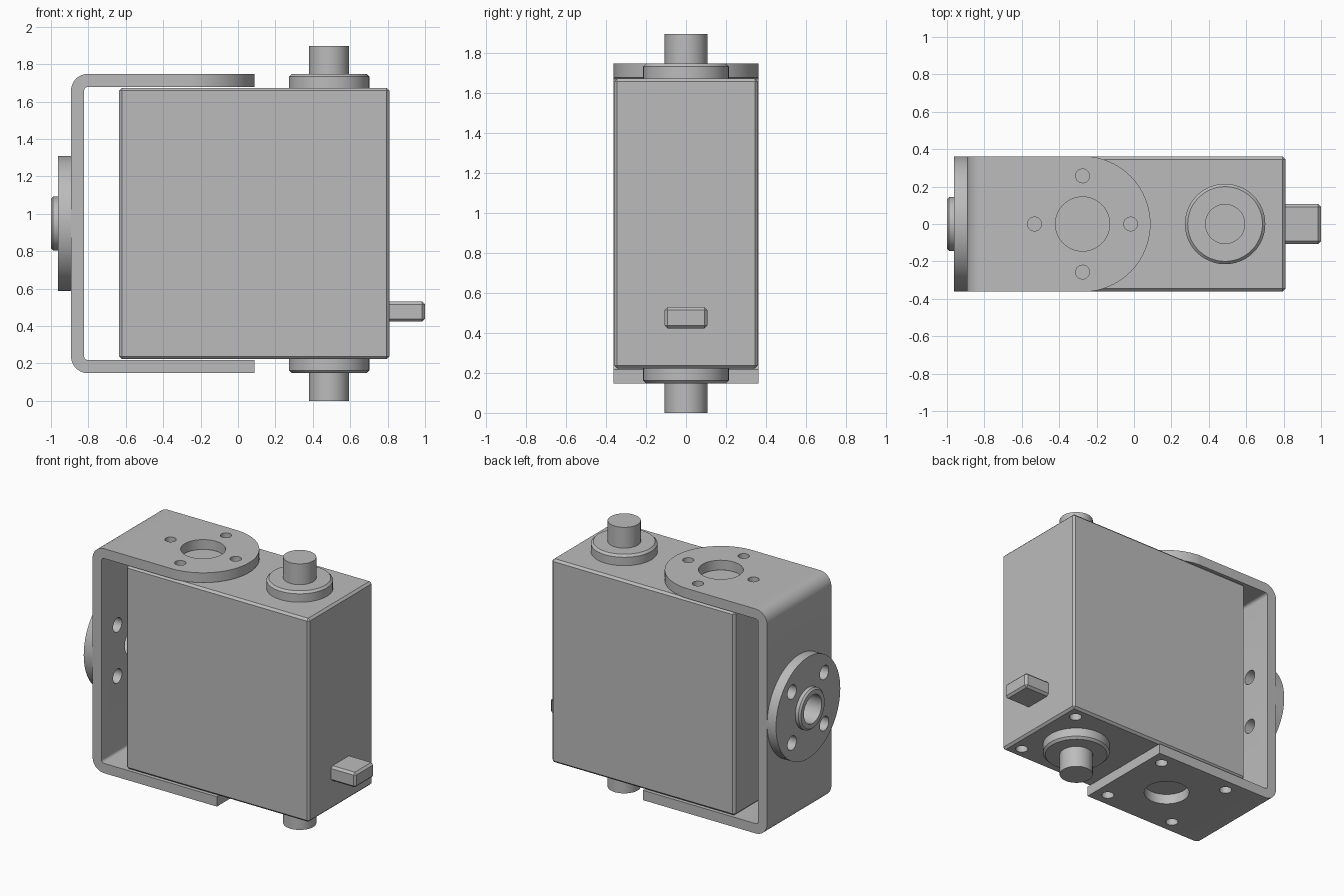
import bpy
import bmesh
from math import sin, cos, radians

if "Cube" in bpy.data.objects:
    bpy.data.objects.remove(bpy.data.objects["Cube"])

# One plain grey for everything
grey = bpy.data.materials.new("plain grey")
grey.use_nodes = True
grey.diffuse_color = (0.5, 0.5, 0.5, 1)
grey.node_tree.nodes["Principled BSDF"].inputs["Base Color"].default_value = (0.5, 0.5, 0.5, 1)

MID = 0.948            # centre height
HALF = 0.362           # half depth of bracket, radius of round ends
PIVOT = -0.275         # x of the arm holes
SHAFT = 0.487          # x of the shaft
BOTTOM, TOP = 0.148, 1.748
PLATE = 0.07           # bracket thickness
PLACE = {"x": lambda u, v, w: (w, u, v),
         "y": lambda u, v, w: (u, w, v),
         "z": lambda u, v, w: (u, v, w)}


def arc(u, v, r, start, end, steps):
    angles = [radians(start + (end - start) * i / steps) for i in range(steps + 1)]
    return [(u + r * cos(a), v + r * sin(a)) for a in angles]


def circle(u, v, r, steps=48):
    return arc(u, v, r, 0, 360, steps)[:-1]


def rect(u0, u1, v0, v1):
    return [(u0, v0), (u1, v0), (u1, v1), (u0, v1)]


def prism(name, outlines, axis, low, high):
    """Extrude one or more outlines along an axis."""
    bm = bmesh.new()
    for outline in outlines:
        rings = [[bm.verts.new(PLACE[axis](u, v, w)) for u, v in outline]
                 for w in (low, high)]
        bm.faces.new(rings[0])
        bm.faces.new(rings[1])
        n = len(outline)
        for i in range(n):
            j = (i + 1) % n
            bm.faces.new((rings[0][i], rings[0][j], rings[1][j], rings[1][i]))
    bmesh.ops.recalc_face_normals(bm, faces=bm.faces)
    mesh = bpy.data.meshes.new(name)
    bm.to_mesh(mesh)
    bm.free()
    mesh.materials.append(grey)
    obj = bpy.data.objects.new(name, mesh)
    bpy.context.collection.objects.link(obj)
    return obj


def apply(obj, mod):
    bpy.context.view_layer.objects.active = obj
    bpy.ops.object.modifier_apply(modifier=mod.name)


def chamfer(obj, width=0.015):
    mod = obj.modifiers.new("chamfer", "BEVEL")
    mod.width = width
    mod.segments = 1
    mod.limit_method = "ANGLE"
    mod.angle_limit = radians(40)
    apply(obj, mod)
    return obj


def cut(obj, outlines, axis, low, high):
    tool = prism("cutter", outlines, axis, low, high)
    tool.hide_render = True
    mod = obj.modifiers.new("cut", "BOOLEAN")
    mod.operation = "DIFFERENCE"
    mod.solver = "EXACT"
    mod.object = tool
    apply(obj, mod)
    bpy.data.objects.remove(tool)


def corner_holes(u, v, du, dv, r):
    return [circle(u + a * du, v + b * dv, r, 24) for a in (-1, 1) for b in (-1, 1)]


parts = []

# Main case with screw holes underneath
case = chamfer(prism("case", [rect(-0.635, 0.81, -0.36, 0.36)], "z", 0.223, 1.673))
cut(case, corner_holes(0.088, 0, 0.632, 0.27, 0.04), "z", 0.1, 0.33)
parts.append(case)

# Cable plug on the side
parts.append(chamfer(prism("cable_plug", [rect(-0.107, 0.107, 0.423, 0.53)], "x", 0.77, 1)))

# Collars and shaft pins, top and bottom
for end, s in (("upper", 1), ("lower", -1)):
    near, rim, tip = (MID + s * h for h in (0.69, 0.8, 0.948))
    parts.append(chamfer(prism(end + "_collar", [circle(SHAFT, 0, 0.215)], "z", near, rim)))
    parts.append(prism(end + "_pin", [circle(SHAFT, 0, 0.107)], "z", near, tip))

# Folded U bracket
fold_x, fold_r = -0.803, 0.09
inner_r = fold_r - PLATE
low_z, high_z, arm_end = BOTTOM + fold_r, TOP - fold_r, 0.087
profile = ([(arm_end, TOP)]
           + arc(fold_x, high_z, fold_r, 90, 180, 8)
           + arc(fold_x, low_z, fold_r, 180, 270, 8)
           + [(arm_end, BOTTOM), (arm_end, BOTTOM + PLATE)]
           + arc(fold_x, low_z, inner_r, 270, 180, 4)
           + arc(fold_x, high_z, inner_r, 180, 90, 4)
           + [(arm_end, TOP - PLATE)])
bracket = prism("bracket", [profile], "y", -HALF, HALF)

# Round off the upper arm, leave the lower arm square
trim = [(0.3, -0.6), (0.3, 0.6), (PIVOT, 0.6)] + arc(PIVOT, 0, HALF + 0.001, 90, -90, 40) + [(PIVOT, -0.6)]
cut(bracket, [trim], "z", 1.5, 1.9)

# Arm holes: cross pattern above, corner pattern below
bore = [circle(PIVOT, 0, 0.145)]
cross = [circle(PIVOT + x, y, 0.037, 24) for x, y in arc(0, 0, 0.257, 0, 270, 3)]
cut(bracket, bore + cross, "z", 1.5, 1.9)
cut(bracket, bore + corner_holes(PIVOT, 0, 0.27, 0.27, 0.04), "z", 0.05, 0.4)

# Round horn and hub on the back of the bracket
horn = prism("horn_disc", [circle(0, MID, HALF, 64)], "x", -0.963, -0.893)
hub = chamfer(prism("horn_hub", [circle(0, MID, 0.145)], "x", -1, -0.92), 0.012)
axle_hole = [circle(0, MID, 0.1)]
horn_holes = axle_hole + corner_holes(0, MID, 0.182, 0.182, 0.05)
cut(horn, horn_holes, "x", -1.2, -0.7)
cut(bracket, horn_holes, "x", -1.2, -0.7)
cut(hub, axle_hole, "x", -1.2, -0.7)
parts += [bracket, horn, hub]

# Smooth the round walls, keep the edges crisp
bpy.ops.object.select_all(action="DESELECT")
for obj in parts:
    obj.select_set(True)
bpy.context.view_layer.objects.active = parts[0]
bpy.ops.object.shade_smooth_by_angle(angle=radians(30))
